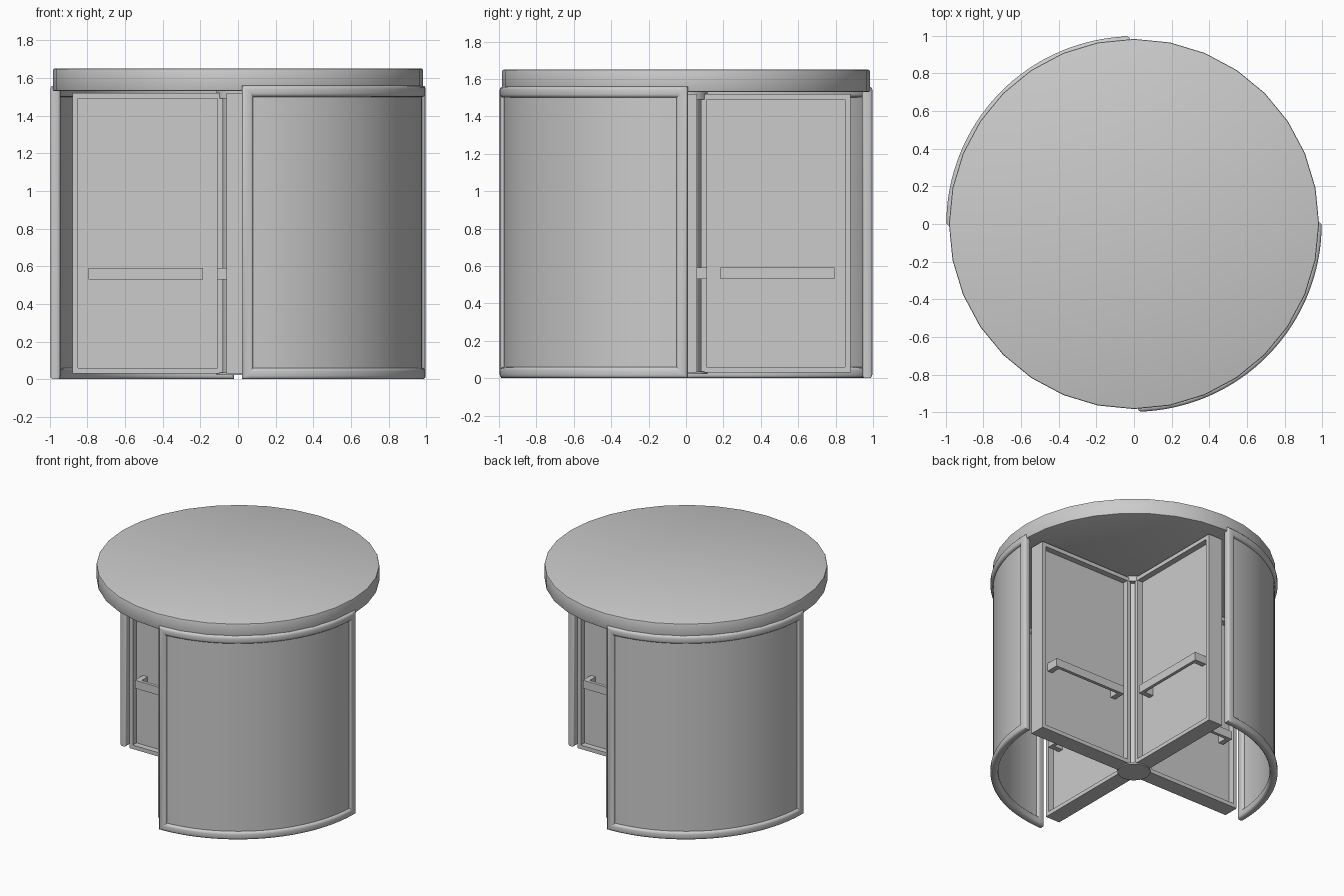
import bpy, bmesh, math
from mathutils import Matrix, Vector

if "Cube" in bpy.data.objects:
    bpy.data.objects.remove(bpy.data.objects["Cube"])


def finish(name, bm, smooth=None):
    bmesh.ops.recalc_face_normals(bm, faces=bm.faces[:])
    me = bpy.data.meshes.new(name)
    bm.to_mesh(me)
    bm.free()
    ob = bpy.data.objects.new(name, me)
    bpy.context.collection.objects.link(ob)
    if smooth:
        bpy.ops.object.select_all(action='DESELECT')
        ob.select_set(True)
        bpy.context.view_layer.objects.active = ob
        bpy.ops.object.shade_smooth_by_angle(angle=math.radians(smooth))
    return ob


def box(bm, lo, hi, rot):
    lo, hi = Vector(lo), Vector(hi)
    m = rot @ Matrix.Translation((lo + hi) / 2) @ Matrix.Diagonal((*(hi - lo), 1))
    return bmesh.ops.create_cube(bm, size=1, matrix=m)['verts']


def cylinder(name, r, z0, z1, seg=32, bevel=0):
    bm = bmesh.new()
    bmesh.ops.create_cone(bm, cap_ends=True, segments=seg, radius1=r, radius2=r, depth=z1 - z0,
                          matrix=Matrix.Translation((0, 0, (z0 + z1) / 2)))
    if bevel:
        rim = [e for e in bm.edges if abs(e.verts[0].co.z - e.verts[1].co.z) < 1e-6]
        bmesh.ops.bevel(bm, geom=rim, offset=bevel, segments=2, affect='EDGES', profile=0.5)
    return finish(name, bm, 30)


def frame(name, s0, s1, z0, z1, section, place, steps, smooth=None):
    """Mitred rectangular frame; section = (inward, depth) pairs, place maps (s, z, depth)."""
    path = []
    for i in range(steps + 1):
        path.append((s0 + (s1 - s0) * i / steps, z0, (i == 0) - (i == steps), 1))
    for i in range(steps, -1, -1):
        path.append((s0 + (s1 - s0) * i / steps, z1, (i == 0) - (i == steps), -1))
    bm = bmesh.new()
    rings = [[bm.verts.new(place(s + a * u, z + b * u, d)) for u, d in section]
             for s, z, a, b in path]
    n = len(section)
    for i, r in enumerate(rings):
        q = rings[(i + 1) % len(rings)]
        for j in range(n):
            k = (j + 1) % n
            bm.faces.new((r[j], r[k], q[k], q[j]))
    return finish(name, bm, smooth)


# Canopy and central post
cylinder("canopy", 0.983, 1.53, 1.65, 32, 0.008)
cylinder("centre_post", 0.08, 0.03, 1.52)
cylinder("post_base", 0.115, 0.022, 0.035)
cylinder("post_top", 0.115, 1.49, 1.53)

# Curved walls: rounded frame with a thin curved panel
R, B, D, C = 0.97, 0.06, 0.027, 0.018
rounded = []
for cu, cd, start in ((B - C, D - C, 0), (C, D - C, 90), (C, C - D, 180), (B - C, C - D, 270)):
    for k in range(4):
        t = math.radians(start + 30 * k)
        rounded.append((cu + C * math.cos(t), cd + C * math.sin(t)))

for side, turn in (("front", 0), ("back", math.pi)):
    def bend(s, z, d, turn=turn):
        t = s / R + turn
        return ((R + d) * math.cos(t), (R + d) * math.sin(t), z)
    a0, a1 = R * math.radians(-88.8), R * math.radians(0.6)
    frame(side + "_wall_frame", a0, a1, 0, 1.56, rounded, bend, 32, 40)
    panel = [(s * 1.0, d) for s, d in ((0, 0.008), (0, -0.008))]
    bm = bmesh.new()
    cols = []
    for i in range(33):
        s = a0 + 0.04 + (a1 - a0 - 0.08) * i / 32
        cols.append([bm.verts.new(bend(s, z, d))
                     for z, d in ((0.04, .008), (1.52, .008), (1.52, -.008), (0.04, -.008))])
    for p, q in zip(cols, cols[1:]):
        for j in range(4):
            k = (j + 1) % 4
            bm.faces.new((p[j], p[k], q[k], q[j]))
    bm.faces.new(cols[0])
    bm.faces.new(cols[-1][::-1])
    finish(side + "_wall_panel", bm, 30)

# Four door wings, each with a recessed panel and a handle on both sides
T = 0.06
square = [(0, -T), (0.03, -T), (0.03, T), (0, T)]
for n, name in enumerate(("right", "back", "left", "front")):
    rot = Matrix.Rotation(n * math.pi / 2, 4, 'Z')
    frame(name + "_wing_frame", 0.08, 0.88, 0.03, 1.52, square,
          lambda s, z, d: rot @ Vector((s, d, z)), 1)
    bm = bmesh.new()
    box(bm, (0.10, -0.015, 0.05), (0.86, 0.015, 1.50), rot)
    finish(name + "_wing_panel", bm)
    bm = bmesh.new()
    for sg in (-1, 1):
        y = sorted((sg * 0.088, sg * 0.112))
        box(bm, (0.185, y[0], 0.53), (0.795, y[1], 0.592), rot)
        y = sorted((sg * 0.01, sg * 0.09))
        for x in (0.185, 0.755):
            box(bm, (x, y[0], 0.53), (x + 0.04, y[1], 0.592), rot)
    finish(name + "_wing_handles", bm)
